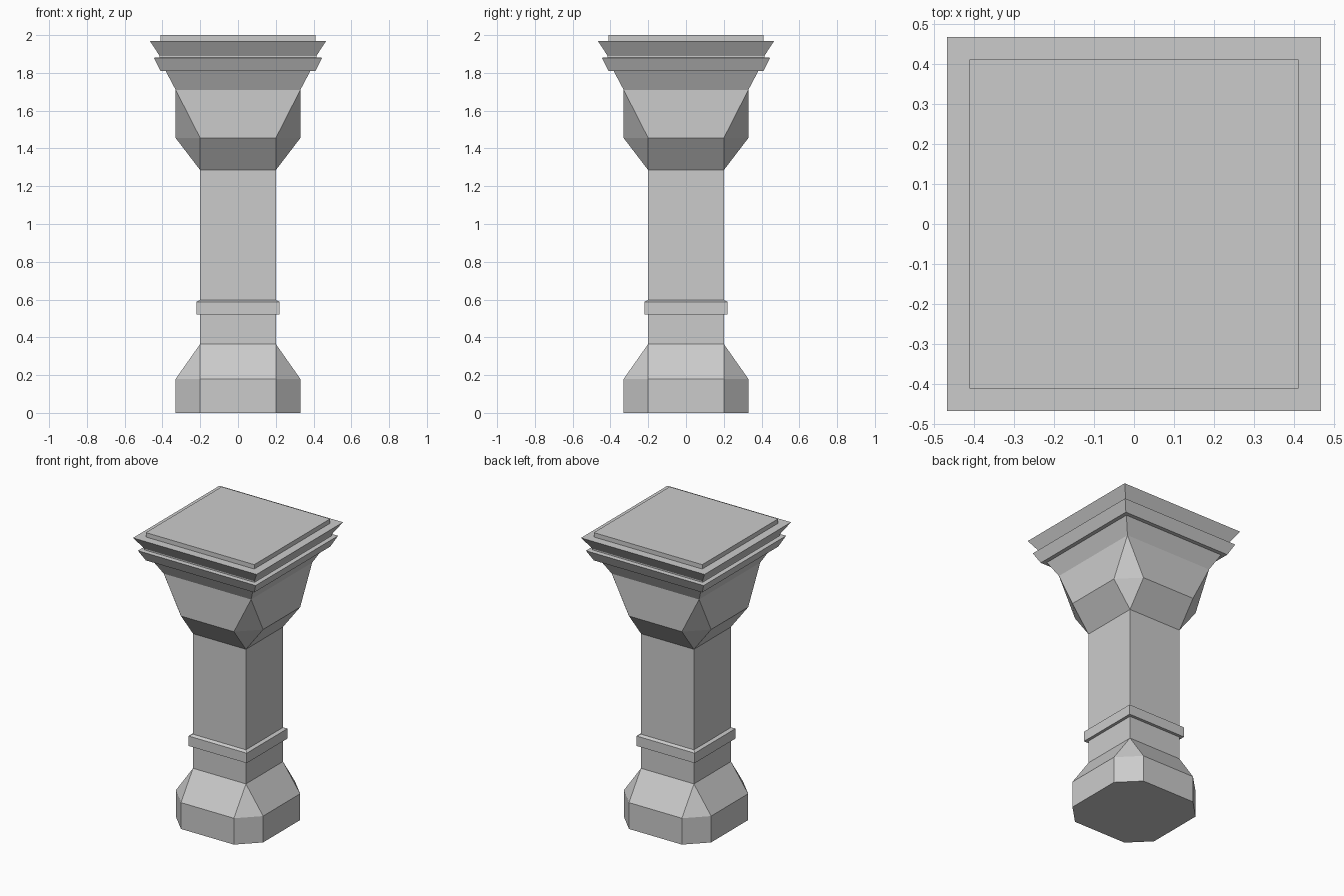
import bpy
import bmesh

cube = bpy.data.objects.get("Cube")
if cube:
    bpy.data.objects.remove(cube, do_unlink=True)

# Single plain stone colour
stone = bpy.data.materials.new("grey stone")
stone.use_nodes = True
colour = (0.6, 0.6, 0.6, 1.0)
stone.diffuse_color = colour
bsdf = next(n for n in stone.node_tree.nodes if n.type == 'BSDF_PRINCIPLED')
bsdf.inputs["Base Color"].default_value = colour


def ring(bm, half, flat, z):
    """Chamfered square, counter-clockwise; a flat equal to half gives sharp corners."""
    points = [(half, -flat), (half, flat), (flat, half), (-flat, half),
              (-half, flat), (-half, -flat), (-flat, -half), (flat, -half)]
    return [bm.verts.new((x, y, z)) for x, y in points]


def loft(name, sections, bottom=False, top=False):
    """Join stacked sections (half width, half flat side, height) into one part."""
    bm = bmesh.new()
    rings = [ring(bm, *s) for s in sections]
    for low, high in zip(rings, rings[1:]):
        for i in range(len(low)):
            j = (i + 1) % len(low)
            bm.faces.new((low[i], low[j], high[j], high[i]))
    if bottom:
        bm.faces.new(rings[0][::-1])
    if top:
        bm.faces.new(rings[-1])
    bmesh.ops.remove_doubles(bm, verts=bm.verts[:], dist=0.0005)
    mesh = bpy.data.meshes.new(name)
    bm.to_mesh(mesh)
    bm.free()
    mesh.materials.append(stone)
    obj = bpy.data.objects.new(name, mesh)
    bpy.context.collection.objects.link(obj)
    return obj


def square_loft(name, sections, **caps):
    return loft(name, [(h, h, z) for h, z in sections], **caps)


S, W = 0.2, 0.33  # half widths of the shaft and of the wide blocks

# Octagonal foot narrowing to the square shaft
loft("base", [(W, S, 0), (W, S, 0.18), (S, S, 0.365)], bottom=True)

# Square shaft
square_loft("shaft", [(S, 0.365), (S, 1.285)])

# Collar around the lower shaft
square_loft("collar", [(S, 0.52), (0.22, 0.52), (0.22, 0.588), (S, 0.598)])

# Capital: square to octagon, back to square, then flaring
loft("capital", [(S, S, 1.285), (W, S, 1.455), (W, W, 1.71), (0.383, 0.383, 1.81)])

# Two flared mouldings with a narrow neck between them
square_loft("lower_moulding", [(0.383, 1.81), (0.41, 1.81), (0.445, 1.88), (0.415, 1.882)])
square_loft("upper_moulding", [(0.415, 1.882), (0.415, 1.89), (0.467, 1.97), (0.41, 1.97)])

# Top slab
square_loft("top_slab", [(0.41, 1.97), (0.41, 2.0)], top=True)
